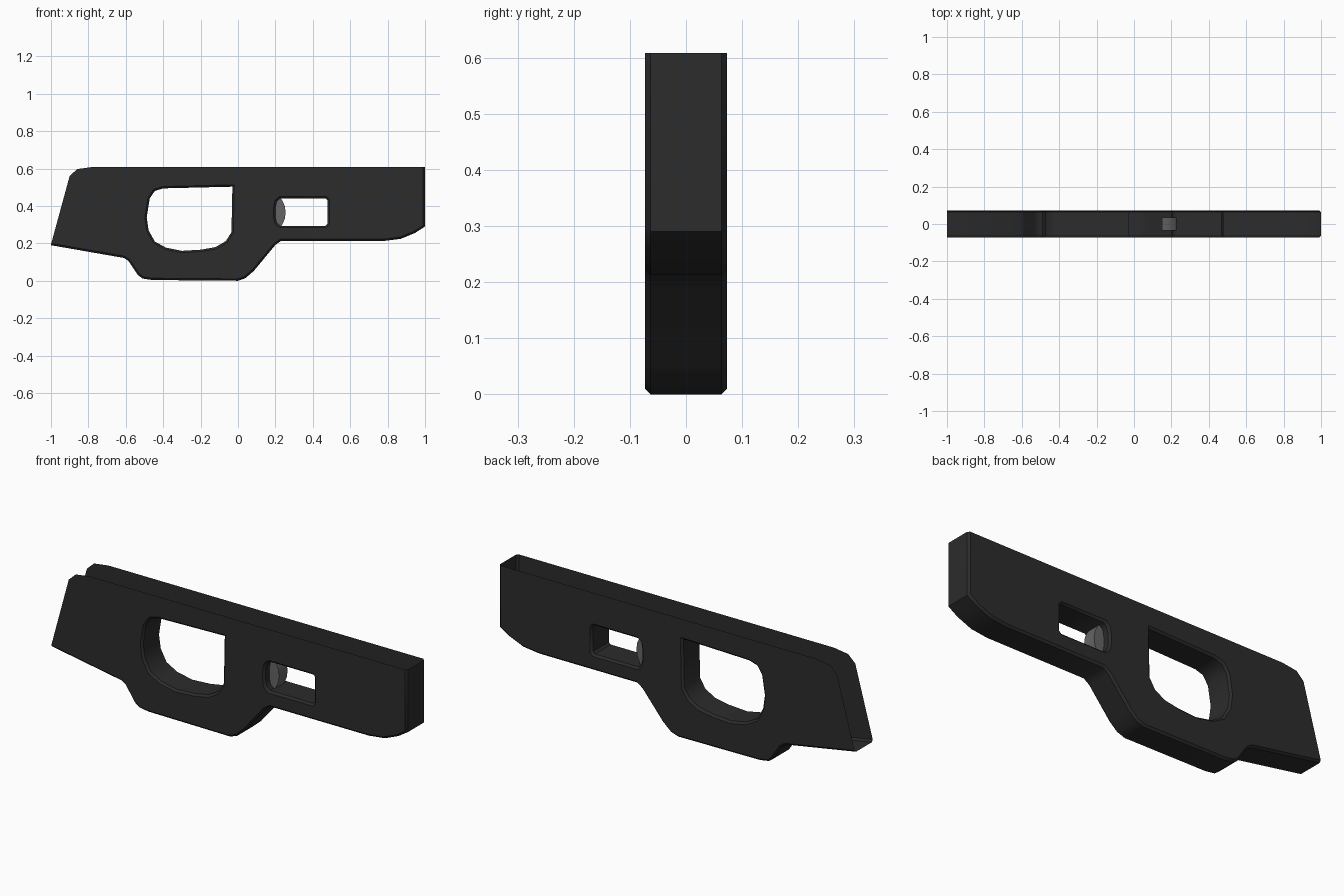
import bpy, bmesh
from math import sin, cos, pi, radians
from mathutils import Vector

if "Cube" in bpy.data.objects:
    bpy.data.objects.remove(bpy.data.objects["Cube"])

HALF, BEV = 0.073, 0.010      # half width of the housing, size of the edge chamfer


def material(name, value):
    m = bpy.data.materials.new(name)
    m.diffuse_color = (value, value, value, 1)
    m.use_nodes = True
    m.node_tree.nodes["Principled BSDF"].inputs["Base Color"].default_value = m.diffuse_color
    return m


def finish(name, bm, mat, angle=30):
    me = bpy.data.meshes.new(name)
    bm.to_mesh(me)
    bm.free()
    ob = bpy.data.objects.new(name, me)
    bpy.context.collection.objects.link(ob)
    me.materials.append(mat)
    bpy.ops.object.select_all(action='DESELECT')
    ob.select_set(True)
    bpy.context.view_layer.objects.active = ob
    bpy.ops.object.shade_smooth_by_angle(angle=radians(angle))
    return ob


def offset(pts, d, closed):
    """Shift a polyline sideways (to its left for positive d) with mitred corners."""
    out, n = [], len(pts)
    for i, p in enumerate(pts):
        p = Vector(p)
        normals = []
        for a, b in ((i - 1, i), (i, i + 1)):
            if closed or (a >= 0 and b < n):
                e = (Vector(pts[b % n]) - Vector(pts[a % n])).normalized()
                normals.append(Vector((-e.y, e.x)))
        m = sum(normals, Vector((0, 0))).normalized()
        out.append(p + m * d / max(m.dot(normals[0]), 0.5))
    return out


def ring(bm, pts, y):
    return [bm.verts.new((p[0], y, p[1])) for p in pts]


def bridge(bm, a, b, closed):
    n = len(a)
    for i in range(n if closed else n - 1):
        j = (i + 1) % n
        bm.faces.new((a[i], a[j], b[j], b[i]))


def loop_edges(bm, vs):
    return [bm.edges.get((vs[i - 1], vs[i])) or bm.edges.new((vs[i - 1], vs[i]))
            for i in range(len(vs))]


# Underside and right end, left to right
under = [(-1, .19), (-.61, .122), (-.585, .105), (-.535, .03), (-.51, .012), (-.46, .004),
         (0, 0), (.04, .014), (.085, .053), (.2, .192), (.23, .213), (.78, .213),
         (.87, .224), (.945, .255), (1, .29), (1, .608)]
# Open rim of the top and left end, right to left
rim = [(-.78, .608), (-.86, .597), (-.9, .56)]
# Openings, anticlockwise
trigger_opening = [(-.03, .503), (-.4, .494), (-.445, .48), (-.472, .44), (-.488, .34),
                   (-.478, .27), (-.445, .21), (-.385, .177), (-.3, .16), (-.2, .166),
                   (-.12, .18), (-.065, .212), (-.035, .26)]
release_opening = [(.478, .43), (.468, .44), (.225, .44), (.207, .425), (.2, .39), (.2, .34),
                   (.207, .31), (.225, .294), (.468, .294), (.478, .304)]

# Housing: a thin open channel with two tunnels through it
bm = bmesh.new()
inner = HALF - BEV
floor = {s: ring(bm, under, s * inner) for s in (-1, 1)}
bridge(bm, floor[-1], floor[1], False)
tunnels = [{s: ring(bm, t, s * inner) for s in (-1, 1)}
           for t in (trigger_opening, release_opening)]
for t in tunnels:
    bridge(bm, t[-1], t[1], True)
for s in (-1, 1):
    side = ring(bm, offset(under, BEV, False), s * HALF)
    bridge(bm, floor[s], side, False)
    edges = loop_edges(bm, side + ring(bm, rim, s * HALF))
    for pts, t in zip((trigger_opening, release_opening), tunnels):
        lip = ring(bm, offset(pts, -BEV, True), s * HALF)
        bridge(bm, t[s], lip, True)
        edges += loop_edges(bm, lip)
    bmesh.ops.triangle_fill(bm, use_beauty=True, edges=edges, normal=(0, s, 0))
bmesh.ops.recalc_face_normals(bm, faces=bm.faces)
bm.normal_update()
end = max(bm.faces, key=lambda f: f.calc_center_median().x)
if end.normal.x < 0:
    bmesh.ops.reverse_faces(bm, faces=bm.faces)
finish("trigger_housing", bm, material("dark_polymer", 0.025), 40)

# Release lever: half disc showing through the small opening
bm = bmesh.new()
arc = [(.15 + .105 * cos(a), .365 + .115 * sin(a))
       for a in (-pi / 2 + pi * i / 10 for i in range(11))]
near, far = ring(bm, arc, -.034), ring(bm, arc, .034)
bridge(bm, near, far, True)
bm.faces.new(near)
bm.faces.new(far)
bmesh.ops.recalc_face_normals(bm, faces=bm.faces)
finish("release_lever", bm, material("grey_metal", 0.13))
